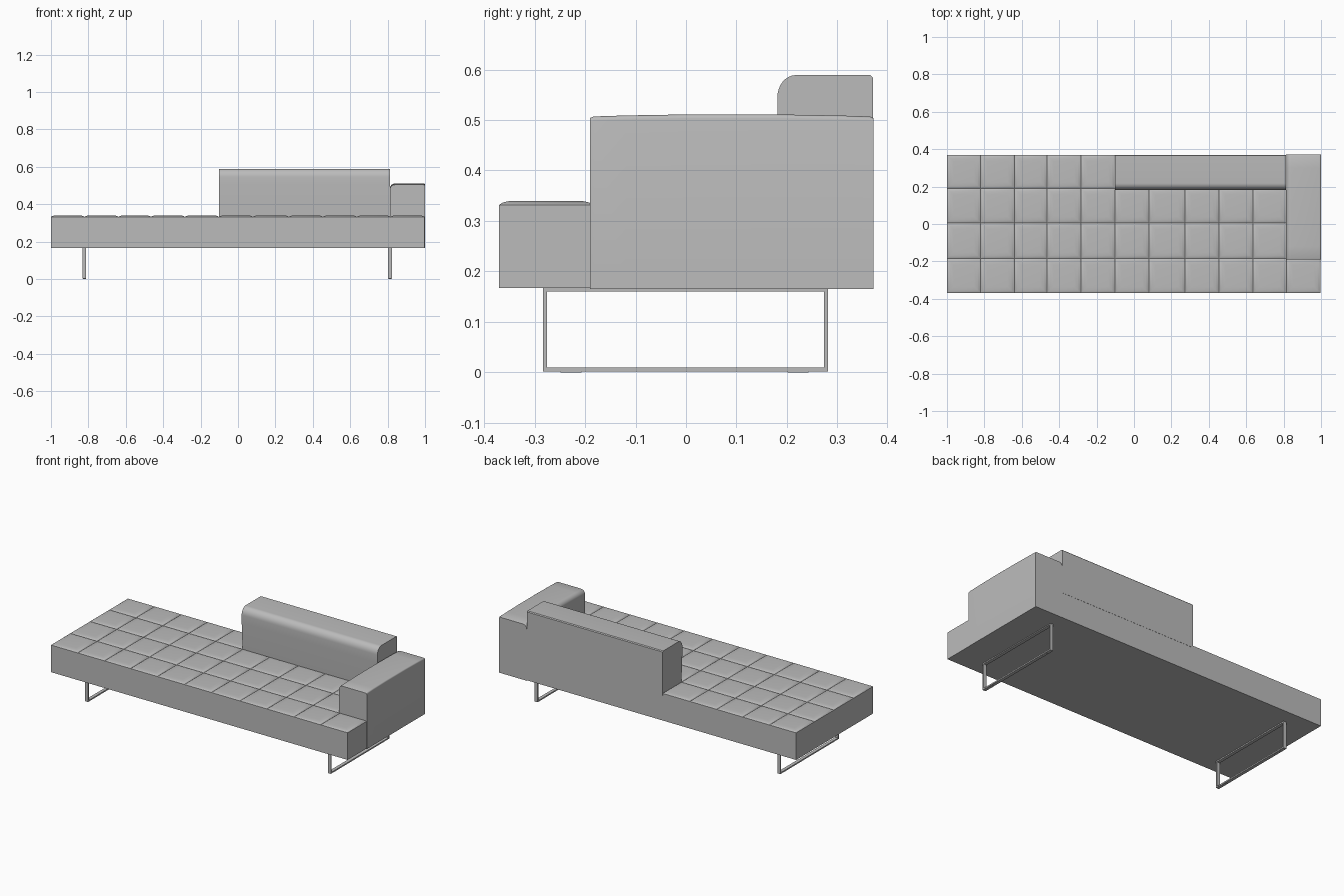
import bpy
import bmesh
import math

old = bpy.data.objects.get("Cube")
if old:
    bpy.data.objects.remove(old, do_unlink=True)


def material(name, value):
    mat = bpy.data.materials.new(name)
    mat.use_nodes = True
    colour = (value, value, value, 1)
    mat.diffuse_color = colour
    mat.node_tree.nodes["Principled BSDF"].inputs["Base Color"].default_value = colour
    return mat


GREY = material("grey", 0.5)


def finish(name, bm, smooth=None):
    bmesh.ops.recalc_face_normals(bm, faces=bm.faces)
    mesh = bpy.data.meshes.new(name)
    bm.to_mesh(mesh)
    bm.free()
    mesh.materials.append(GREY)
    obj = bpy.data.objects.new(name, mesh)
    bpy.context.collection.objects.link(obj)
    if smooth:
        bpy.ops.object.select_all(action="DESELECT")
        obj.select_set(True)
        bpy.context.view_layer.objects.active = obj
        bpy.ops.object.shade_smooth_by_angle(angle=math.radians(smooth))
    return obj


def add_loft(bm, sections):
    """Skin equal-length closed sections and cap both ends."""
    rings = [[bm.verts.new(p) for p in s] for s in sections]
    n = len(rings[0])
    for a, b in zip(rings, rings[1:]):
        for i in range(n):
            j = (i + 1) % n
            bm.faces.new((a[i], a[j], b[j], b[i]))
    bm.faces.new(rings[0])
    bm.faces.new(rings[-1])


def rect(x0, x1, y0, y1, z, inset=0):
    return [(x0 + inset, y0 + inset, z), (x1 - inset, y0 + inset, z),
            (x1 - inset, y1 - inset, z), (x0 + inset, y1 - inset, z)]


def add_box(bm, x0, x1, y0, y1, z0, z1):
    add_loft(bm, [rect(x0, x1, y0, y1, z0), rect(x0, x1, y0, y1, z1)])


def arc(cx, cz, rx, rz, start, end, steps=8):
    angles = [math.radians(start + (end - start) * i / steps) for i in range(steps + 1)]
    return [(cx + rx * math.cos(a), cz + rz * math.sin(a)) for a in angles]


# Upholstered platform
bm = bmesh.new()
add_box(bm, -1, 0.997, -0.37, 0.369, 0.167, 0.331)
finish("seat_base", bm)

# Tufted squares with softly raised tops
columns = [-1, -0.82, -0.64, -0.465, -0.284, -0.102, 0.08, 0.272, 0.454, 0.636, 0.815, 0.997]
rows = [-0.37, -0.185, 0.005, 0.19, 0.369]
bm = bmesh.new()
for x0, x1 in zip(columns, columns[1:]):
    for y0, y1 in zip(rows, rows[1:]):
        add_loft(bm, [rect(x0, x1, y0, y1, z, inset) for z, inset in
                      ((0.3305, 0), (0.332, 0), (0.3365, 0.007), (0.339, 0.017), (0.34, 0.035))])
finish("seat_tufts", bm, 40)

# Backrest with a rounded front top edge
profile = [(0.37, 0.32), (0.19, 0.32), (0.181, 0.5)]
profile += arc(0.218, 0.545, 0.037, 0.044, 180, 90)
profile += [(0.365, 0.589), (0.37, 0.584)]
bm = bmesh.new()
add_loft(bm, [[(x, y, z) for y, z in profile] for x in (-0.102, 0.812)])
finish("backrest", bm, 35)

# Armrest with a rounded inner edge and gently crowned top
profile = [(1, 0.165), (0.812, 0.165)]
profile += arc(0.84, 0.483, 0.028, 0.028, 180, 90)
profile += arc(0.992, 0.503, 0.008, 0.008, 90, 0, 4)
bm = bmesh.new()
sections = []
for y, drop in ((-0.19, 0.007), (-0.183, 0.004), (-0.12, 0.002), (0, 0),
                (0.18, 0), (0.3, 0.002), (0.364, 0.004), (0.371, 0.007)):
    sections.append([(x, y, z - drop if z > 0.4 else z) for x, z in profile])
add_loft(bm, sections)
finish("armrest", bm, 35)

# Open rectangular sled legs with floor pads
for side, x in (("right", -0.822), ("left", 0.813)):
    x0, x1 = x - 0.01, x + 0.01
    bm = bmesh.new()
    add_box(bm, x0, x1, -0.283, 0.281, 0.002, 0.01)
    add_box(bm, x0, x1, -0.283, 0.281, 0.16, 0.168)
    add_box(bm, x0, x1, -0.283, -0.275, 0.01, 0.16)
    add_box(bm, x0, x1, 0.273, 0.281, 0.01, 0.16)
    finish(side + "_leg_frame", bm)
    bm = bmesh.new()
    for y in (-0.228, 0.222):
        add_box(bm, x0 + 0.002, x1 - 0.002, y - 0.021, y + 0.021, 0, 0.003)
    finish(side + "_leg_pads", bm)
